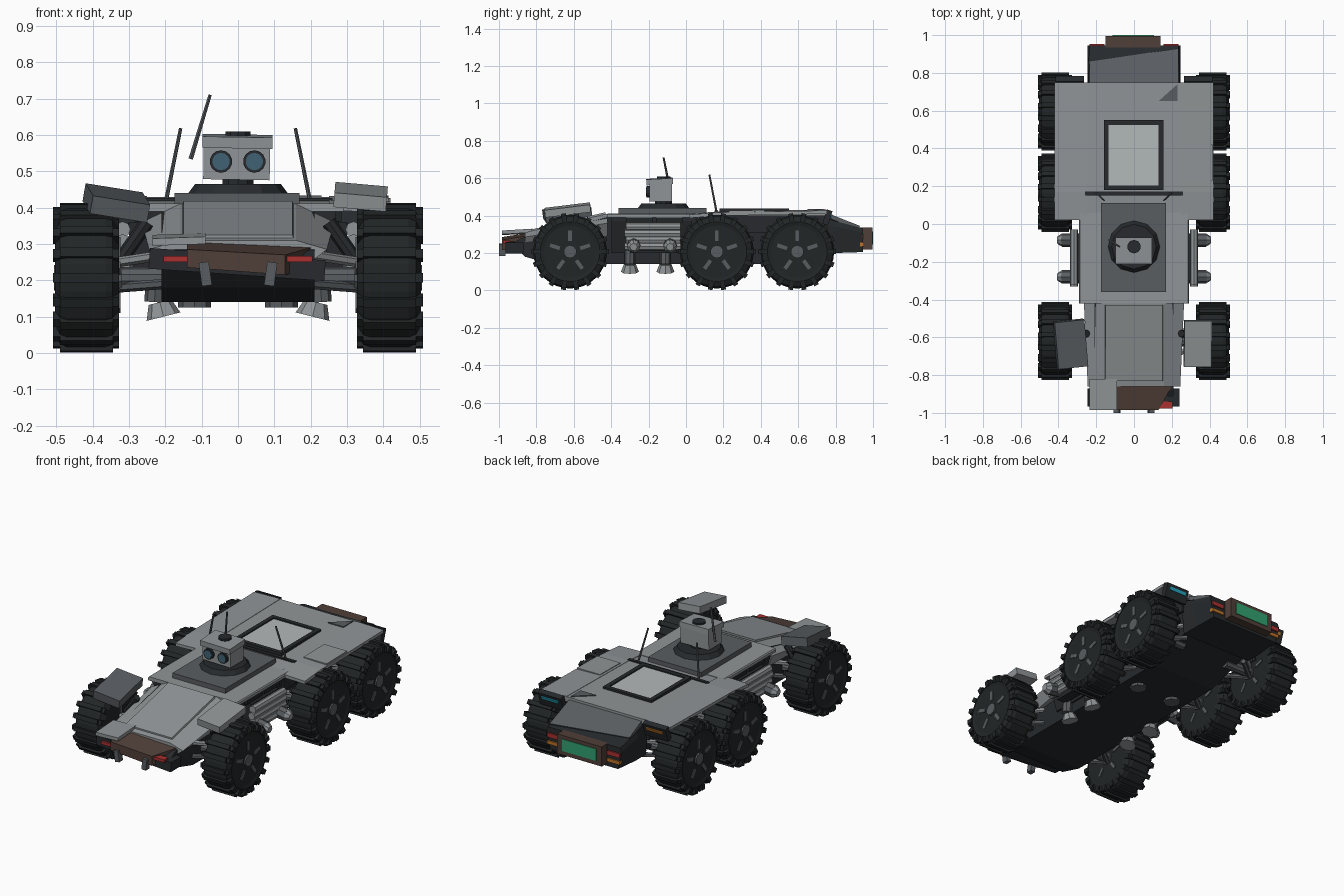
import bpy, bmesh, math
from mathutils import Vector, Matrix, Euler

if "Cube" in bpy.data.objects:
    bpy.data.objects.remove(bpy.data.objects["Cube"])


def mat(name, r, g, b):
    m = bpy.data.materials.new(name)
    m.diffuse_color = (r, g, b, 1)
    m.use_nodes = True
    m.node_tree.nodes["Principled BSDF"].inputs["Base Color"].default_value = m.diffuse_color
    return m


GREY = mat("hull_grey", .28, .30, .31)
LIGHT = mat("light_grey", .45, .48, .49)
MID = mat("mid_grey", .10, .11, .12)
DARK = mat("dark", .02, .023, .026)
RUBBER = mat("rubber", .016, .019, .02)
BROWN = mat("brown", .08, .05, .04)
RED = mat("red", .4, .03, .03)
ORANGE = mat("orange", .5, .17, .02)
GREEN = mat("green", .03, .35, .16)
CYAN = mat("cyan", .02, .4, .55)
LENS = mat("lens", .05, .12, .17)


def finish(name, bm, m):
    bmesh.ops.recalc_face_normals(bm, faces=bm.faces)
    me = bpy.data.meshes.new(name)
    bm.to_mesh(me)
    bm.free()
    me.materials.append(m)
    ob = bpy.data.objects.new(name, me)
    bpy.context.collection.objects.link(ob)
    return ob


def add_box(bm, c, s, rot=(0, 0, 0)):
    r = Euler([math.radians(a) for a in rot]).to_matrix().to_4x4()
    bmesh.ops.create_cube(bm, size=1, matrix=Matrix.Translation(c) @ r @ Matrix.Diagonal((*s, 1)))


def box(name, x, y, z, m, rot=(0, 0, 0)):
    bm = bmesh.new()
    add_box(bm, [(a + b) / 2 for a, b in (x, y, z)], [b - a for a, b in (x, y, z)], rot)
    return finish(name, bm, m)


def add_cyl(bm, p, q, r1, r2=None, n=10):
    p, q = Vector(p), Vector(q)
    d = q - p
    mx = Matrix.Translation((p + q) / 2) @ d.to_track_quat('Z', 'Y').to_matrix().to_4x4()
    bmesh.ops.create_cone(bm, cap_ends=True, segments=n, radius1=r1,
                          radius2=r1 if r2 is None else r2, depth=d.length, matrix=mx)


def cyl(name, p, q, r1, m, r2=None, n=10):
    bm = bmesh.new()
    add_cyl(bm, p, q, r1, r2, n)
    return finish(name, bm, m)


def loft(name, rings, m):
    bm = bmesh.new()
    vs = [[bm.verts.new(p) for p in r] for r in rings]
    n = len(rings[0])
    for a, b in zip(vs, vs[1:]):
        for i in range(n):
            bm.faces.new((a[i], a[(i + 1) % n], b[(i + 1) % n], b[i]))
    bm.faces.new(vs[0])
    bm.faces.new(vs[-1])
    return finish(name, bm, m)


def section(y, top, shoulder, w_top, w, bottom, w_bot):
    """Chamfered hull cross-section at one y."""
    half = [(w_bot, bottom), (w, shoulder), (w_top, top)]
    return [(x, y, z) for x, z in half] + [(-x, y, z) for x, z in reversed(half)]


# Hull: dark tub, nose, middle, tail
tub = [(-.93, .25), (-.86, .18), (-.72, .14), (.42, .14), (.74, .24), (.76, .39), (-.42, .39), (-.88, .28)]
loft("lower_hull", [[(x, y, z) for y, z in tub] for x in (-.21, .21)], DARK)
loft("nose", [section(-.86, .31, .285, .16, .245, .25, .2),
              section(-.42, .41, .36, .16, .265, .29, .24)], GREY)
loft("nose_panel", [section(-.83, .325, .31, .15, .155, .30, .155),
                    section(-.43, .418, .40, .15, .155, .38, .155)], GREY)
loft("mid_hull", [section(y, .412, .405, .285, .29, .39, .29) for y in (-.42, .06)], GREY)
loft("mid_hull_side", [section(y, .395, .37, .27, .27, .20, .22) for y in (-.40, .04)], DARK)
loft("tail", [section(.70, .405, .36, .24, .245, .20, .23),
              section(.80, .37, .34, .24, .245, .20, .23),
              section(.945, .332, .31, .235, .245, .205, .22)], DARK)
loft("tail_slope", [[(x, y + dy, z + dz) for x, y, z in
                     ((-.235, .74, .42), (.235, .74, .42), (.235, .93, .345), (-.235, .86, .36))]
                    for dy, dz in ((0, 0), (-.01, -.02))], MID)

# Rear deck and fender panels
loft("rear_deck", [section(.02, .405, .40, .26, .26, .385, .26),
                   section(.17, .42, .41, .26, .26, .39, .26),
                   section(.75, .43, .42, .26, .26, .40, .26)], GREY)
for s in (-1, 1):
    loft("rear_fender", [[(s * x, y, z + h) for x, z in ((.25, .40), (.42, .395), (.42, .413), (.25, .418))]
                         for y, h in ((.02, -.008), (.17, .004), (.75, .014))], GREY)
    box("fender_skirt", (s * .27 - .008, s * .27 + .008), (.03, .74), (.31, .40), DARK)
box("fender_patch", (.265, .415), (.23, .42), (.415, .428), GREY, (1, 0, 0))
box("deck_gap", (-.26, .26), (.152, .172), (.405, .426), DARK)
loft("deck_chip", [[(.13, .65, z), (.23, .65, z), (.23, .74, z)] for z in (.42, .434)], MID)

# Roof hatch: frame and glass
for x, y in (((-.16, -.135), (.18, .55)), ((.13, .155), (.18, .55)),
             ((-.135, .13), (.18, .205)), ((-.135, .13), (.525, .55))):
    box("hatch_frame", x, y, (.415, .438), DARK)
box("hatch_glass", (-.135, .13), (.205, .525), (.415, .431), LIGHT)

# Front fenders, knocked askew
box("front_fender_left", (-.415, -.255), (-.76, -.51), (.388, .438), MID, (8, 9, 6))
box("front_fender_right", (.265, .41), (-.755, -.51), (.41, .45), GREY, (7, 5, 0))


# Wheels: lathed tyre, lugs, spokes and hub in one shared mesh per part
def wheel_parts():
    bm = bmesh.new()
    prof = [(.328, .0), (.328, .16), (.345, .19), (.365, .197), (.47, .197),
            (.49, .188), (.504, .16), (.498, .14), (.498, .0)]
    n = 32
    rings = [[bm.verts.new((x, r * math.cos(t * math.tau / n), r * math.sin(t * math.tau / n)))
              for t in range(n)] for x, r in prof[1:-1]]
    for a, b in zip(rings, rings[1:]):
        for i in range(n):
            bm.faces.new((a[i], a[(i + 1) % n], b[(i + 1) % n], b[i]))
    bm.faces.new(rings[0])
    bm.faces.new(rings[-1])
    for i in range(18):
        a = i * math.tau / 18
        c, s = math.cos(a), math.sin(a)
        add_box(bm, (.417, .195 * c, .195 * s), (.145, .024, .026), (math.degrees(a), 0, 0))
        for x in (.342, .494):
            add_box(bm, (x, .178 * c, .178 * s), (.03, .034, .026), (math.degrees(a), 0, 0))
    tyre = finish("wheel", bm, RUBBER)
    bm = bmesh.new()
    for i in range(5):
        a = math.pi / 2 + i * math.tau / 5
        for x in (.328, .497):
            add_box(bm, (x, .085 * math.cos(a), .085 * math.sin(a)), (.01, .055, .02), (math.degrees(a), 0, 0))
    add_cyl(bm, (.32, 0, 0), (.507, 0, 0), .035, n=10)
    return [tyre, finish("wheel_hub", bm, MID)]


parts = wheel_parts()
for y in (-.62, .165, .595):
    for s in (-1, 1):
        for p in parts:
            o = bpy.data.objects.new(p.name, p.data)
            o.location, o.scale = (0, y, .207), (s, 1, 1)
            bpy.context.collection.objects.link(o)
        # Suspension: axle, wishbones, shock absorber
        cyl("axle", (s * .15, y, .207), (s * .34, y, .207), .03, MID)
        for d in (-.1, .1):
            cyl("wishbone_low", (s * .2, y + d, .19), (s * .33, y, .18), .014, MID, n=6)
            cyl("wishbone_high", (s * .2, y + d, .27), (s * .33, y, .25), .014, GREY, n=6)
        cyl("shock", (s * .25, y + .04, .36), (s * .32, y + .04, .26), .02, DARK, n=8)
for p in parts:
    bpy.data.objects.remove(p)

# Side pods: stacked pipes, brackets, vents and feet
for s in (-1, 1):
    for i, z in enumerate((.235, .27, .305, .34)):
        cyl("side_pipe", (s * .318, -.33 + .01 * (i % 2), z), (s * .318, -.03, z), .022, GREY, n=8)
    box("pod_back", (s * .27 - .03, s * .27 + .03), (-.30, -.05), (.2, .36), DARK)
    for y in (-.28, -.085):
        cyl("pod_knob", (s * .29, y, .25), (s * .38, y, .235), .036, MID, n=8)
        cyl("pod_knob_cap", (s * .38, y, .235), (s * .405, y, .232), .036, GREY, .02, n=8)
    for y in (-.3, -.11):
        cyl("foot_leg", (s * .23, y, .14), (s * .225, y, .22), .028, MID, n=8)
        cyl("foot_pad", (s * .205, y, .10), (s * .215, y, .14), .048, GREY, .032, n=8)
    for y0, y1 in ((-.32, -.18), (-.16, -.02)):
        box("vent", (s * .275 - .01, s * .275 + .01), (y0, y1), (.362, .39), RUBBER)
    cyl("belly_cap", (s * .12, .18, .125), (s * .12, .18, .16), .045, MID, n=8)

# Turret: base plate, ring, neck, head, eyes
box("turret_plate", (-.175, .17), (-.36, .11), (.405, .44), MID)
cyl("turret_ring", (0, -.12, .44), (0, -.12, .465), .137, DARK, .118, n=12)
cyl("turret_neck", (0, -.12, .46), (0, -.12, .485), .045, DARK)
box("head", (-.095, .088), (-.195, -.075), (.477, .575), GREY, (0, 1, 0))
box("head_hood", (-.098, .095), (-.212, -.07), (.567, .598), GREY, (3, 1, 0))
cyl("head_cap", (0, -.12, .59), (0, -.12, .61), .036, DARK)
for x in (-.047, .045):
    cyl("eye_rim", (x, -.19, .527), (x, -.21, .527), .031, DARK, n=14)
    cyl("eye_lens", (x, -.2, .527), (x, -.213, .527), .024, LENS, n=14)

# Antennas
for s in (-1, 1):
    cyl("antenna", (s * .2, .165, .41), (s * .158, .125, .618), .006, MID, .005, n=6)
cyl("head_antenna", (-.13, -.085, .535), (-.077, -.12, .71), .007, MID, .005, n=6)

# Front bumper, bent nose flap, lights and hooks
box("front_bumper", (-.245, .24), (-.965, -.87), (.215, .272), DARK, (0, 4, 0))
loft("nose_flap", [[(-.235, y, z), (-.09, y, z + .005), (-.09, y, z + .025), (-.235, y, z + .02)]
                   for y, z in ((-.985, .295), (-.82, .305))], GREY)
loft("front_plate", [[(-.14, -.985, .235), (.13, -.985, .215), (.13, -.985, .27), (-.14, -.985, .285)],
                     [(-.14, -.86, .24), (.2, -.86, .23), (.2, -.86, .29), (-.14, -.86, .305)]], BROWN)
for s in (-1, 1):
    box("front_light", (s * .17 - .035, s * .17 + .035), (-.978, -.94), (.25, .267), RED)
    box("tow_hook", (s * .09 - .014, s * .09 + .014), (-1.0, -.965), (.185, .25), MID, (0, s * 8, 0))

# Rear: brown surround, green screen, lamps
box("rear_surround", (-.15, .14), (.93, .996), (.22, .335), BROWN)
box("rear_screen", (-.115, .105), (.96, 1.0), (.245, .315), GREEN)
for s in (-1, 1):
    box("rear_lamp_red", (s * .195 - .04, s * .195 + .04), (.93, .953), (.275, .3), RED)
    box("rear_lamp_orange", (s * .195 - .04, s * .195 + .04), (.93, .953), (.235, .255), ORANGE)
    box("rear_pod", (s * .34 - .075, s * .34 + .075), (.74, .772), (.35, .43), DARK, (-18, 0, 0))
    box("rear_pod_light", (s * .34 - .055, s * .34 + .055), (.762, .781), (.39, .408),
        CYAN if s > 0 else ORANGE, (-18, 0, 0))
